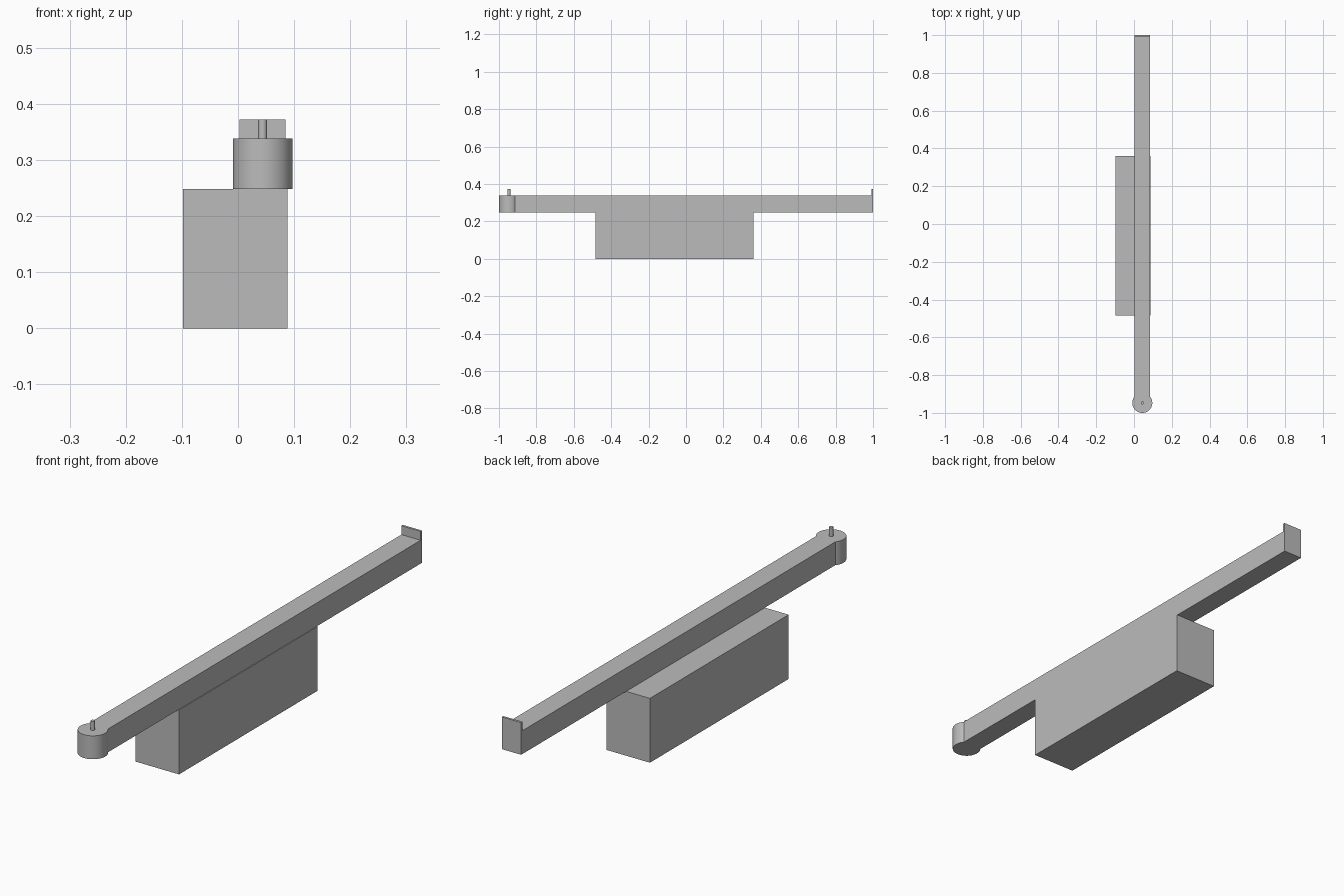
import bpy
import bmesh
import math
from mathutils import Matrix, Vector

cube = bpy.data.objects.get("Cube")
if cube:
    bpy.data.objects.remove(cube, do_unlink=True)

grey = bpy.data.materials.new("plain grey")
grey.use_nodes = True
colour = (0.5, 0.5, 0.5, 1)
grey.diffuse_color = colour
grey.node_tree.nodes["Principled BSDF"].inputs["Base Color"].default_value = colour


def finish(name, bm):
    mesh = bpy.data.meshes.new(name)
    bm.to_mesh(mesh)
    bm.free()
    mesh.materials.append(grey)
    obj = bpy.data.objects.new(name, mesh)
    bpy.context.collection.objects.link(obj)
    return obj


def box(name, low, high):
    low, high = Vector(low), Vector(high)
    bm = bmesh.new()
    place = Matrix.Translation((low + high) / 2) @ Matrix.Diagonal((*(high - low), 1))
    bmesh.ops.create_cube(bm, size=1, matrix=place)
    return finish(name, bm)


def cylinder(name, x, y, radius, bottom, top, sides):
    bm = bmesh.new()
    bmesh.ops.create_cone(bm, cap_ends=True, segments=sides, radius1=radius,
                          radius2=radius, depth=top - bottom,
                          matrix=Matrix.Translation((x, y, (bottom + top) / 2)))
    obj = finish(name, bm)
    bpy.ops.object.select_all(action='DESELECT')
    obj.select_set(True)
    bpy.context.view_layer.objects.active = obj
    bpy.ops.object.shade_smooth_by_angle(angle=math.radians(35))
    return obj


MID_X, PIVOT_Y = 0.044, -0.947
LEFT, RIGHT = 0.003, 0.085
DECK, RAIL_TOP, TIP = 0.248, 0.338, 0.372

# Base block and the long rail resting on it
box("base_block", (-0.098, -0.485, 0), (0.088, 0.36, DECK))
box("rail", (LEFT, PIVOT_Y, DECK), (RIGHT, 0.991, RAIL_TOP))

# Upright plate closing the back end of the rail
box("end_plate", (LEFT, 0.991, DECK), (RIGHT, 1, TIP))

# Rounded front end with its small pin
cylinder("round_end", MID_X, PIVOT_Y, 0.053, DECK, RAIL_TOP, 48)
cylinder("pin", MID_X, PIVOT_Y, 0.008, RAIL_TOP, TIP, 24)
